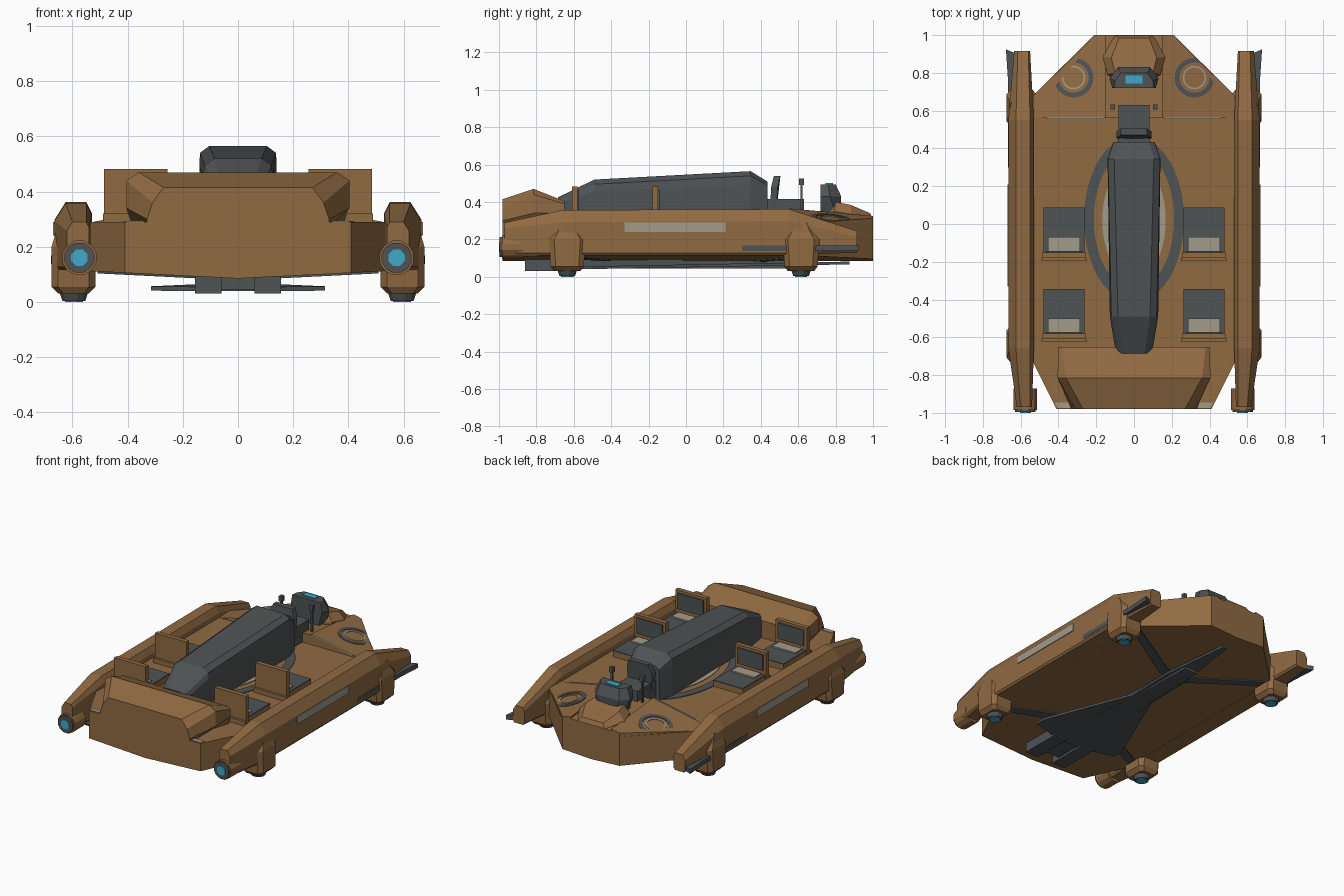
import bpy, bmesh, math

if "Cube" in bpy.data.objects:
    bpy.data.objects.remove(bpy.data.objects["Cube"])


def mat(name, c):
    m = bpy.data.materials.new(name)
    m.diffuse_color = (*c, 1)
    m.use_nodes = True
    m.node_tree.nodes["Principled BSDF"].inputs["Base Color"].default_value = m.diffuse_color
    return m


BROWN = mat("tan brown paint", (0.28, 0.145, 0.055))
DARK = mat("dark grey metal", (0.078, 0.087, 0.091))
BEIGE = mat("pale grey trim", (0.36, 0.33, 0.26))
CYAN = mat("cyan glow", (0.05, 0.40, 0.60))
FLOOR = 0.29


def deck_z(x, y):
    """Rear deck falls gently outward and rearward."""
    return max(0.365 - 0.2 * (abs(x) - 0.15) - 0.09 * (y - 0.56), FLOOR)


def belly_z(x, y):
    return 0.085 + 0.05 * abs(x)


def loft(name, sections, m):
    """Skin a list of equal-length point loops and cap both ends."""
    bm = bmesh.new()
    rows = [[bm.verts.new(p) for p in s] for s in sections]
    n = len(rows[0])
    for a, b in zip(rows, rows[1:]):
        for i in range(n):
            j = (i + 1) % n
            bm.faces.new((a[i], a[j], b[j], b[i]))
    bm.faces.new(rows[0])
    bm.faces.new(rows[-1])
    return finish(name, bm, m)


def finish(name, bm, m):
    bmesh.ops.recalc_face_normals(bm, faces=bm.faces)
    me = bpy.data.meshes.new(name)
    bm.to_mesh(me)
    bm.free()
    me.materials.append(m)
    ob = bpy.data.objects.new(name, me)
    bpy.context.collection.objects.link(ob)
    return ob


def box(name, x, y, z, m):
    return loft(name, [[(x[0], y[0], k), (x[1], y[0], k), (x[1], y[1], k), (x[0], y[1], k)] for k in z], m)


def plan(name, pts, z0, z1, m):
    """Extrude a plan outline; z may be a number or a function of x and y."""
    f = lambda z, x, y: z(x, y) if callable(z) else z
    return loft(name, [[(x, y, f(z, x, y)) for x, y in pts] for z in (z0, z1)], m)


def sym(half):
    """Close a right-hand half outline by mirroring it."""
    return half + [(-p[0], *p[1:]) for p in reversed(half)]


def rod(name, c, axis, r, a, b, m, n=12, r2=None):
    def loop(t, rad):
        out = []
        for i in range(n):
            u = 2 * math.pi * (i + 0.5) / n
            p, q = rad * math.cos(u), rad * math.sin(u)
            out.append((c[0] + p, c[1] + q, t) if axis == 'z' else (c[0] + p, t, c[1] + q))
        return out
    return loft(name, [loop(a, r), loop(b, r2 or r)], m)


def ring(name, c, outer, inner, zf, m, n=40):
    """Thin painted ring on a surface, trimmed at the slanted rear corners."""
    bm = bmesh.new()
    loops = []
    for (rx, ry), dz in ((outer, 0), (outer, .004), (inner, .004), (inner, 0)):
        row = []
        for i in range(n):
            u = 2 * math.pi * i / n
            x, y = c[0] + rx * math.cos(u), c[1] + ry * math.sin(u)
            over = max(abs(x) + y - 1.205, 0) / 2
            x, y = x - math.copysign(over, x), y - over
            row.append(bm.verts.new((x, y, zf(x, y) + dz)))
        loops.append(row)
    for k in range(4):
        a, b = loops[k], loops[(k + 1) % 4]
        for i in range(n):
            j = (i + 1) % n
            bm.faces.new((a[i], a[j], b[j], b[i]))
    finish(name, bm, m)


# rear deck centre
plan("rear_deck_centre", sym([(.15, .56), (.15, 1.0)]), .28, lambda x, y: deck_z(.15, y) - .012, BROWN)

# front hood
hood = [(-.98, [(.33, .27), (.33, .30), (.31, .36), (.27, .415)]),
        (-.815, [(.33, .27), (.405, .34), (.405, .44), (.36, .47)]),
        (-.65, [(.38, .27), (.40, .34), (.40, .39), (.38, .405)])]
loft("front_hood", [[(x, y, z) for x, z in sym(s)] for y, s in hood], BROWN)

# painted floor rings
flat = lambda x, y: FLOOR
ring("floor_dark_ring", (0, .025), (.265, .44), (.213, .37), flat, DARK)
ring("floor_pale_ring", (0, .02), (.168, .31), (.135, .26), flat, BEIGE)

# long engine cover down the middle
spine = [(-.685, [(.095, .28), (.095, .39), (.08, .41), (.055, .425)]),
         (-.49, [(.125, .28), (.128, .46), (.12, .495), (.085, .52)]),
         (.345, [(.14, .28), (.14, .49), (.138, .54), (.105, .565)]),
         (.435, [(.11, .28), (.11, .45), (.108, .49), (.08, .51)])]
loft("engine_cover", [[(x, y, z) for x, z in sym(s)] for y, s in spine], DARK)

# pilot seat, console and nose block
loft("pilot_seat_back", [[(x, y + dy, z) for x, y, z in sym([(.085, .45, .37), (.093, .455, .48), (.07, .47, .54)])]
                         for dy in (0, .035)], DARK)
box("pilot_seat_base", (-.083, .083), (.43, .63), (.28, .415), DARK)
loft("console", [[(x, y, z) for x, y in sym(h)] for h, z in (
    ([(.09, .72), (.10, .80), (.06, .825)], .34),
    ([(.115, .72), (.13, .77), (.085, .83)], .43),
    ([(.105, .72), (.10, .76), (.07, .80)], .495))], DARK)
box("console_screen", (-.045, .045), (.745, .785), (.492, .501), CYAN)
loft("nose_block", [sym([(.09, .76, .29), (.14, .79, .29), (.165, .885, .29), (.10, 1.0, .27)]),
                    sym([(.09, .76, .35), (.14, .79, .35), (.165, .885, .335), (.10, 1.0, .31)]),
                    sym([(.07, .77, .40), (.10, .80, .40), (.12, .88, .385), (.08, .985, .34)])], BROWN)

# underside keel
plan("keel_plate", sym([(.10, -.62), (.315, -.56), (.315, -.50), (.20, -.22), (.075, .08), (.075, .42), (.015, .875)]),
     lambda x, y: .04 + .018 * (y + .6), lambda x, y: .055 + .018 * (y + .6), DARK)
plan("keel_core", sym([(.06, -.80), (.13, -.5), (.06, .1), (.05, .55)]), .045, .105, DARK)

for s in (1, -1):
    side = "right" if s > 0 else "left"
    mx = lambda pts: [(s * p[0], *p[1:]) for p in pts]
    sx = lambda a, b: (s * a, s * b)

    # half of the shallow V-bottomed hull
    plan(side + "_hull_half", mx([(0, -.98), (.41, -.98), (.535, -.73), (.535, .68), (.21, 1.0), (0, 1.0)]),
         belly_z, FLOOR, BROWN)

    # sloping rear deck with its round hatch
    plan(side + "_rear_deck", mx([(.15, .56), (.525, .56), (.525, .68), (.21, 1.0), (.15, 1.0)]), .28, deck_z, BROWN)
    ring(side + "_hatch_ring", (s * .32, .775), (.105, .105), (.080, .080), deck_z, DARK, 28)
    ring(side + "_hatch_inner_ring", (s * .32, .775), (.062, .062), (.054, .054), deck_z, BEIGE, 28)
    plan(side + "_deck_trim", mx([(.16, .555), (.46, .555), (.46, .563), (.16, .563)]),
         lambda x, y: deck_z(x, y) - .004, lambda x, y: deck_z(x, y) + .004, BEIGE)
    plan(side + "_front_trim", mx([(.34, -.975), (.405, -.975), (.42, -.945), (.34, -.945)]), .285, .294, BEIGE)

    # side rail: chamfered section lofted along y
    rows = []
    for y, xi, xo, zb, zt, c in ((-.97, .54, .62, .115, .29, .02), (-.66, .53, .665, .115, .357, .04),
                                 (.55, .53, .665, .115, .362, .04), (.915, .55, .635, .13, .245, .02)):
        rows.append([(s * x, y, z) for x, z in (
            (xi + .01, zb), (xo - .01, zb), (xo, zb + .012), (xo, zt - 1.6 * c),
            (xo - c, zt), (xi + c / 2, zt), (xi, zt - c), (xi, zb + .012))])
    loft(side + "_rail", rows, BROWN)
    box(side + "_rail_stripe", sx(.661, .67), (-.33, .21), (.24, .29), BEIGE)
    plan(side + "_rail_fin", mx([(.60, .30), (.667, .30), (.667, .76), (.678, .925), (.62, .90)]), .138, .168, DARK)

    # front thruster
    rod(side + "_thruster_tube", (s * .575, .16), 'y', .064, -.985, -.87, BROWN)
    rod(side + "_thruster_rim", (s * .575, .16), 'y', .056, -.996, -.98, DARK)
    rod(side + "_thruster_glow", (s * .575, .16), 'y', .032, -1.0, -.99, CYAN, 8)

    # hover pods under the rail
    for tag, y in (("front", -.635), ("rear", .615)):
        pod = [(.03, .055, .07), (.055, .08, .088), (.20, .08, .10), (.24, .068, .07), (.29, .06, .04)]
        loft(f"{side}_{tag}_pod", [[(s * .596 + a * hx, y + b * hy, z) for a, b in (
            (-1, -.7), (-.7, -1), (.7, -1), (1, -.7), (1, .7), (.7, 1), (-.7, 1), (-1, .7))]
            for z, hx, hy in pod], BROWN)
        rod(f"{side}_{tag}_foot_ring", (s * .595, y), 'z', .043, .004, .035, DARK, 12, .054)
        rod(f"{side}_{tag}_foot_glow", (s * .595, y), 'z', .035, 0, .01, CYAN, 8)

    # passenger seats, backs toward -y
    for tag, y in (("front", -.58), ("rear", -.15)):
        n = f"{side}_{tag}_seat"
        box(n + "_back", sx(.255, .485), (y - .03, y), (FLOOR - .01, .482), BROWN)
        box(n + "_back_panel", sx(.275, .465), (y, y + .008), (.36, .465), DARK)
        box(n + "_heel", sx(.25, .49), (y - .045, y - .03), (FLOOR - .01, .32), BROWN)
        box(n + "_base", sx(.262, .478), (y, y + .235), (FLOOR - .01, .325), BROWN)
        box(n + "_pad", sx(.262, .478), (y, y + .237), (.325, .333), DARK)
        box(n + "_cushion", sx(.285, .455), (y + .008, y + .08), (.333, .342), BEIGE)

    # control stick and its knob
    box(side + "_stick", sx(.106, .118), (.612, .624), (.34, .49), DARK)
    box(side + "_stick_knob", sx(.10, .124), (.605, .632), (.49, .525), DARK)

    # underside bits: front keel blocks and painted strips to the pods
    box(side + "_keel_block", sx(.06, .155), (-.86, -.58), (.03, .11), DARK)
    strip = lambda x, y: belly_z(x, y) - .007
    plan(side + "_rear_belly_strip", mx([(.04, .36), (.10, .36), (.50, .60), (.50, .66), (.09, .43), (.04, .43)]),
         strip, belly_z, DARK)
    plan(side + "_front_belly_strip", mx([(.15, -.48), (.51, -.66), (.51, -.60), (.15, -.40)]), strip, belly_z, DARK)
